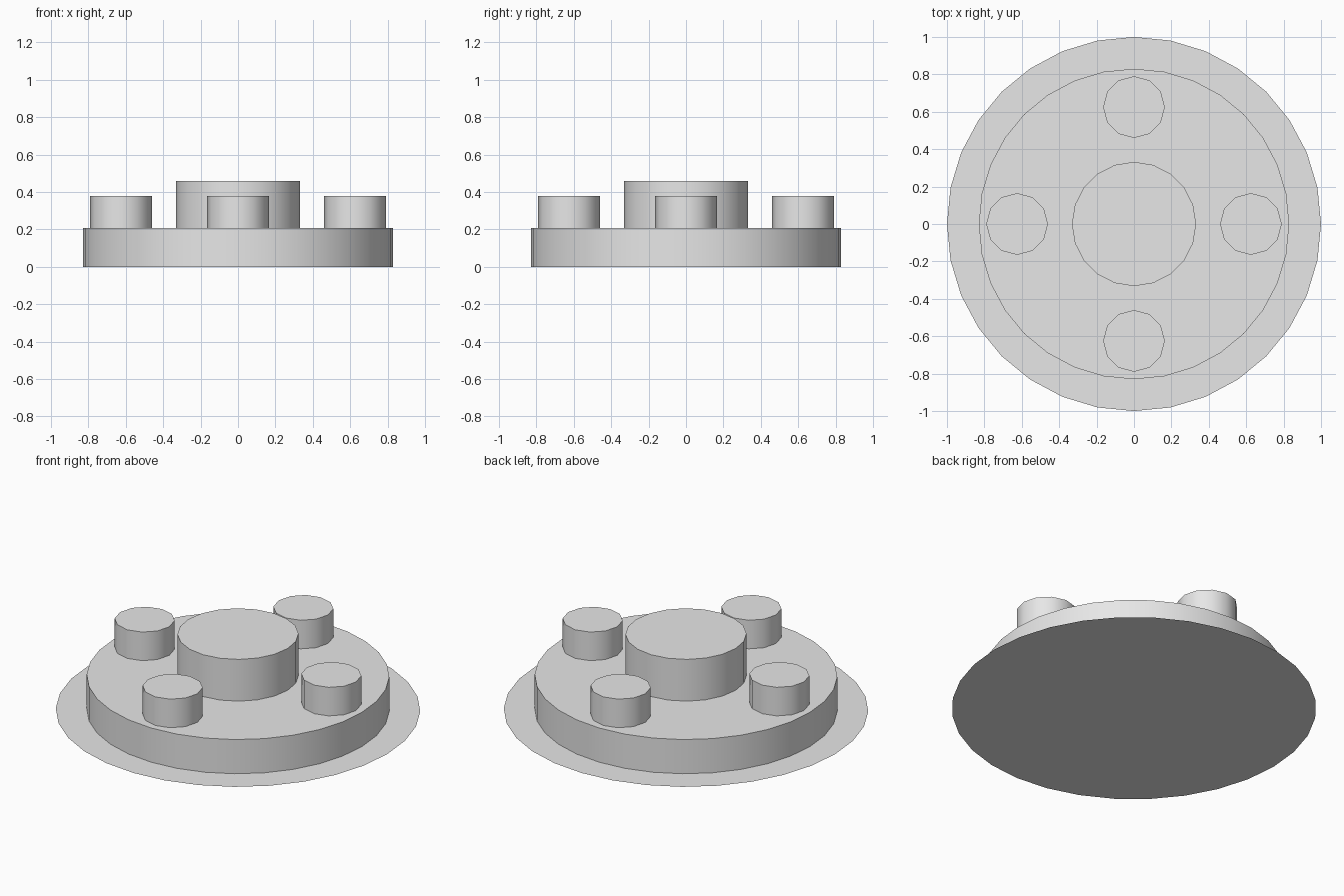
import bpy
import math

cube = bpy.data.objects.get("Cube")
if cube:
    bpy.data.objects.remove(cube, do_unlink=True)

# Single plain colour
grey = bpy.data.materials.new("light_grey")
grey.use_nodes = True
colour = (0.8, 0.8, 0.8, 1)
grey.diffuse_color = colour
grey.node_tree.nodes["Principled BSDF"].inputs["Base Color"].default_value = colour


def finish(name):
    obj = bpy.context.object
    obj.name = name
    obj.data.materials.append(grey)
    return obj


def cylinder(name, radius, bottom, top, sides, x=0, y=0):
    bpy.ops.mesh.primitive_cylinder_add(
        vertices=sides, radius=radius, depth=top - bottom,
        location=(x, y, (bottom + top) / 2))
    obj = finish(name)
    bpy.ops.object.shade_smooth_by_angle(angle=math.radians(40))
    return obj


# Paper-thin flange lying on the ground
bpy.ops.mesh.primitive_circle_add(vertices=32, radius=1, fill_type='NGON')
finish("flange")

# Raised body and central hub
BODY_TOP = 0.207
cylinder("body", 0.83, 0, BODY_TOP, 32)
cylinder("hub", 0.332, BODY_TOP, 0.46, 20)

# Four pegs around the hub
for name, x, y in (("left", 1, 0), ("back", 0, 1), ("right", -1, 0), ("front", 0, -1)):
    cylinder(name + "_peg", 0.165, BODY_TOP, 0.38, 12, x * 0.625, y * 0.625)
